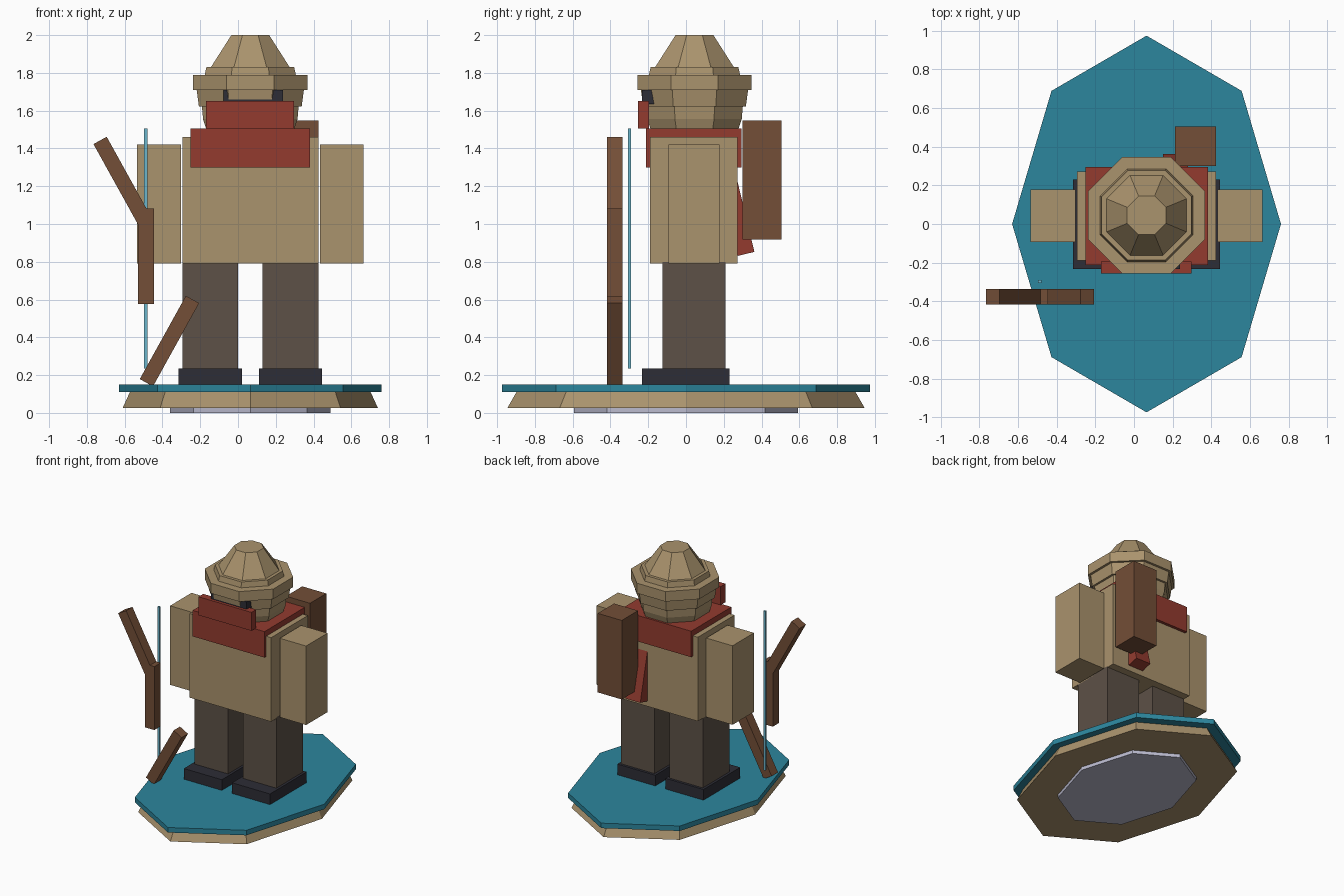
import bpy, bmesh
from math import radians, pi, cos, sin

cube = bpy.data.objects.get("Cube")
if cube:
    bpy.data.objects.remove(cube, do_unlink=True)


def material(name, rgb):
    linear = [(c / 255 / 12.92) if c < 11 else ((c / 255 + 0.055) / 1.055) ** 2.4 for c in rgb]
    m = bpy.data.materials.new(name)
    m.use_nodes = True
    m.diffuse_color = (*linear, 1)
    m.node_tree.nodes["Principled BSDF"].inputs["Base Color"].default_value = (*linear, 1)
    return m


TAN = material("tan cloth", (170, 147, 109))
RED = material("red cloth", (147, 59, 47))
BROWN = material("brown wood", (115, 78, 55))
GREY_BROWN = material("grey brown trousers", (93, 81, 71))
DARK = material("dark leather", (45, 45, 54))
TEAL = material("teal top", (44, 134, 157))
BLUE = material("pale blue string", (108, 182, 204))
LAVENDER = material("lavender grey", (186, 186, 206))
CX = 0.065  # the figure's own centre line


def finish(name, bm, mat):
    bmesh.ops.recalc_face_normals(bm, faces=bm.faces)
    mesh = bpy.data.meshes.new(name)
    bm.to_mesh(mesh)
    bm.free()
    mesh.materials.append(mat)
    ob = bpy.data.objects.new(name, mesh)
    bpy.context.collection.objects.link(ob)
    return ob


def box(name, mat, x, y, z, tilt_x=0, tilt_y=0):
    """Box from (min, max) ranges, tilted about its own middle."""
    bm = bmesh.new()
    bmesh.ops.create_cube(bm, size=1)
    bmesh.ops.scale(bm, verts=bm.verts, vec=[r[1] - r[0] for r in (x, y, z)])
    ob = finish(name, bm, mat)
    ob.location = [(r[0] + r[1]) / 2 for r in (x, y, z)]
    ob.rotation_euler = (radians(tilt_x), radians(tilt_y), 0)
    return ob


def octagon_stack(name, mat, cy, rings, turn=0):
    """Closed eight-sided body through rings of (x radius, y radius, z)."""
    bm = bmesh.new()
    loops = []
    for rx, ry, z in rings:
        angles = [i * pi / 4 + turn for i in range(8)]
        loops.append([bm.verts.new((CX + rx * cos(a), cy + ry * sin(a), z)) for a in angles])
    for low, high in zip(loops, loops[1:]):
        for i in range(8):
            j = (i + 1) % 8
            bm.faces.new((low[i], low[j], high[j], high[i]))
    bm.faces.new(loops[0][::-1])
    bm.faces.new(loops[-1])
    return finish(name, bm, mat)


def head_tier(name, rings):
    """Octagon with flat sides to the front; radii are measured to the flats."""
    k = 1 / cos(pi / 8)
    return octagon_stack(name, TAN, 0.045, [(r * k, r * k, z) for r, z in rings], pi / 8)


# Base
octagon_stack("base_underside", LAVENDER, 0, [(0.425, 0.593, 0), (0.425, 0.593, 0.03)])
octagon_stack("base_rim", TAN, 0, [(0.675, 0.945, 0.027), (0.635, 0.895, 0.115)])
octagon_stack("base_top", TEAL, 0, [(0.696, 0.975, 0.11), (0.696, 0.975, 0.15)])

# Legs, boots and arms, mirrored about the centre line
for side, s in (("left", 1), ("right", -1)):
    def span(a, b):
        return sorted((CX + s * a, CX + s * b))
    box(side + "_boot", DARK, span(0.045, 0.38), (-0.232, 0.23), (0.15, 0.235))
    box(side + "_leg", GREY_BROWN, span(0.065, 0.36), (-0.125, 0.21), (0.2, 0.8))
    box(side + "_arm", TAN, span(0.368, 0.6), (-0.092, 0.178), (0.79, 1.42))

# Torso and scarf
box("torso", TAN, (-0.295, 0.425), (-0.19, 0.272), (0.79, 1.46))
box("scarf_collar", RED, (-0.252, 0.382), (-0.212, 0.295), (1.298, 1.505))
box("scarf_front", RED, (-0.17, 0.297), (-0.255, -0.195), (1.505, 1.652))
box("scarf_tail", RED, (0.15, 0.28), (0.215, 0.305), (0.835, 1.335), tilt_x=13.5)

# Pack on the back
box("back_pack", BROWN, (0.213, 0.425), (0.3, 0.505), (0.917, 1.547))

# Head and hat
head_tier("head", [(0.232, 1.5), (0.25, 1.555), (0.256, 1.625)])
head_tier("hood_band", [(0.272, 1.622), (0.284, 1.712)])
box("eye_strip", DARK, (-0.077, 0.238), (-0.232, -0.1), (1.635, 1.71))
head_tier("hat_brim", [(0.302, 1.71), (0.302, 1.79)])
head_tier("hat_band", [(0.242, 1.785), (0.232, 1.832)])
head_tier("hat_crown", [(0.215, 1.82), (0.1, 2.0)])

# Bow
bow_y = (-0.417, -0.337)
box("bow_grip", BROWN, (-0.53, -0.446), bow_y, (0.577, 1.083))
box("bow_upper_limb", BROWN, (-0.648, -0.568), bow_y, (0.97, 1.474), tilt_y=-29)
box("bow_lower_limb", BROWN, (-0.403, -0.323), bow_y, (0.128, 0.632), tilt_y=29)
box("bow_string", BLUE, (-0.497, -0.479), (-0.306, -0.29), (0.235, 1.505))
